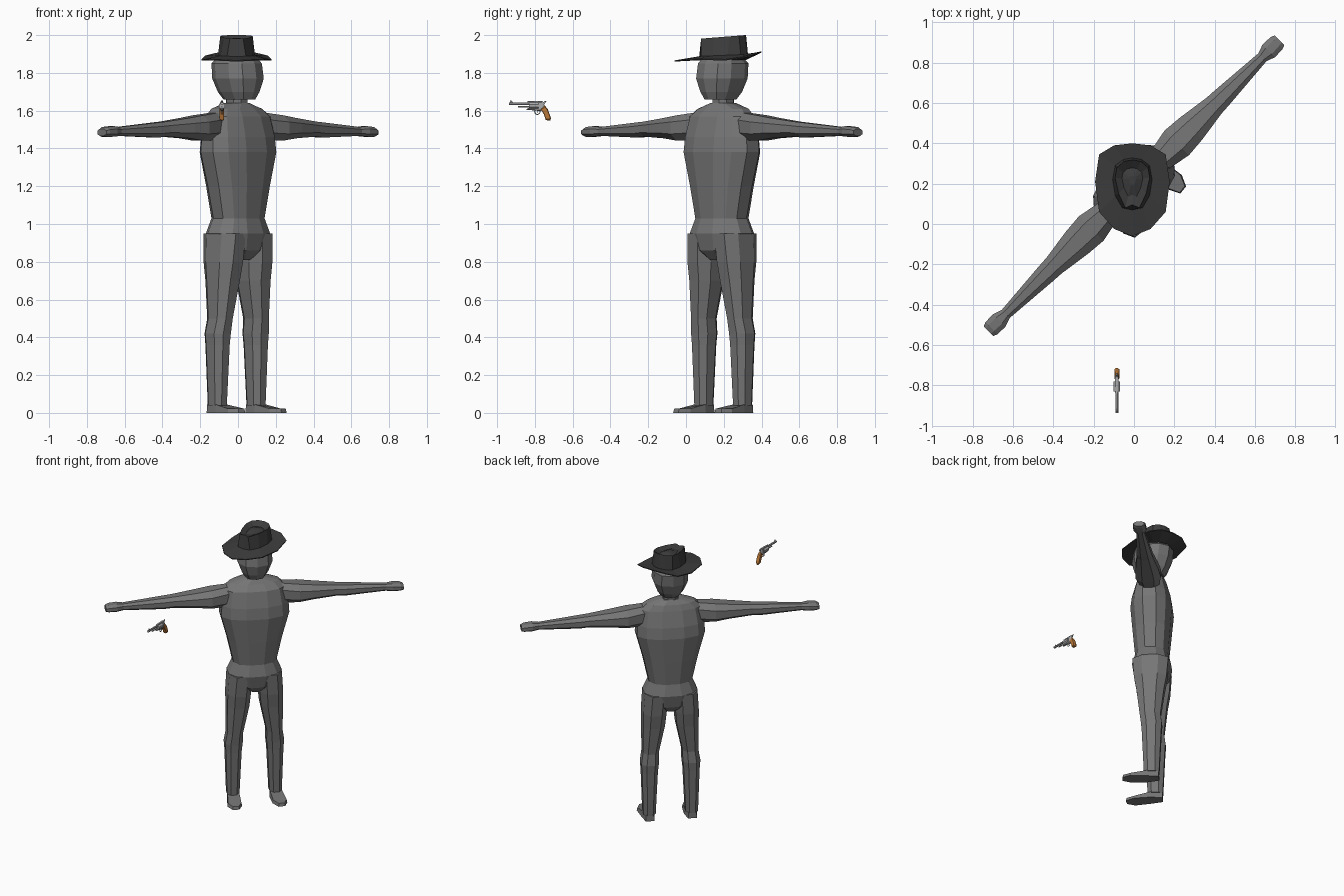
import bpy, bmesh, math
from mathutils import Vector, Matrix

cube = bpy.data.objects.get("Cube")
if cube:
    bpy.data.objects.remove(cube, do_unlink=True)


def material(name, rgb):
    m = bpy.data.materials.new(name)
    m.use_nodes = True
    m.diffuse_color = (*rgb, 1)
    m.node_tree.nodes["Principled BSDF"].inputs["Base Color"].default_value = (*rgb, 1)
    return m


GREY = material("body grey", (0.18, 0.18, 0.18))
DARK = material("hat charcoal", (0.045, 0.045, 0.045))
STEEL = material("gun steel", (0.42, 0.42, 0.43))
WOOD = material("grip wood", (0.5, 0.19, 0.04))

# The figure is turned 45 degrees; hat and gun are not
TURN = Matrix.Translation((0, 0.19, 0)) @ Matrix.Rotation(math.radians(45), 4, "Z")


def loft(name, rings, mat, matrix=Matrix()):
    """Skin a list of equal-length point rings and cap both ends."""
    bm = bmesh.new()
    rows = [[bm.verts.new(p) for p in ring] for ring in rings]
    for a, b in zip(rows, rows[1:]):
        for i in range(len(a)):
            j = (i + 1) % len(a)
            bm.faces.new((a[i], a[j], b[j], b[i]))
    bm.faces.new(rows[0])
    bm.faces.new(rows[-1])
    bmesh.ops.recalc_face_normals(bm, faces=bm.faces)
    me = bpy.data.meshes.new(name)
    bm.to_mesh(me)
    bm.free()
    me.materials.append(mat)
    ob = bpy.data.objects.new(name, me)
    ob.matrix_world = matrix
    bpy.context.collection.objects.link(ob)
    return ob


def outline(rx, ry, sides=12, power=0.85, phase=0.5):
    """A slightly boxy oval as (u, v) pairs."""
    pts = []
    for i in range(sides):
        t = math.tau * (i + phase) / sides
        c, s = math.cos(t), math.sin(t)
        pts.append((math.copysign(abs(c) ** power, c) * rx,
                    math.copysign(abs(s) ** power, s) * ry))
    return pts


def upright(z, cx, cy, rx, ry, sides=12):
    return [(cx + u, cy + v, z) for u, v in outline(rx, ry, sides)]


# Torso and pelvis: height, half width, half depth, forward offset
torso = [(0.81, 0.05, 0.07, 0), (0.86, 0.15, 0.115, 0), (0.95, 0.188, 0.135, 0),
         (1.03, 0.152, 0.115, 0), (1.2, 0.19, 0.13, 0), (1.38, 0.24, 0.145, 0),
         (1.46, 0.235, 0.135, 0), (1.57, 0.215, 0.105, 0), (1.61, 0.17, 0.08, 0.01),
         (1.64, 0.07, 0.06, 0.01)]
loft("torso", [upright(z, 0, cy, rx, ry) for z, rx, ry, cy in torso], GREY, TURN)

# Neck and head
loft("neck", [upright(z, 0, 0.01, 0.055, 0.06, 8) for z in (1.6, 1.7)], GREY, TURN)
head = [(1.66, 0.07, 0.09, -0.01), (1.7, 0.095, 0.115, -0.005), (1.77, 0.122, 0.138, 0),
        (1.85, 0.118, 0.136, 0.01), (1.89, 0.085, 0.1, 0.01)]
loft("head", [upright(z, 0, cy, rx, ry, 10) for z, rx, ry, cy in head], GREY, TURN)

# Arms: reach, half depth, bottom, top
arm = [(0.17, 0.065, 1.44, 1.595), (0.3, 0.092, 1.437, 1.58), (0.4, 0.083, 1.45, 1.565),
       (0.56, 0.058, 1.46, 1.545), (0.62, 0.054, 1.455, 1.54), (0.9, 0.03, 1.465, 1.515),
       (0.945, 0.047, 1.46, 1.52), (1.0, 0.045, 1.46, 1.515), (1.02, 0.036, 1.465, 1.505)]
# Legs: height, centre x, centre y, half width, half depth
leg = [(0.04, 0.145, 0.01, 0.045, 0.055), (0.36, 0.143, 0.01, 0.058, 0.07),
       (0.42, 0.142, 0.01, 0.064, 0.075), (0.5, 0.135, 0, 0.058, 0.075),
       (0.7, 0.115, 0, 0.08, 0.1), (0.8, 0.11, 0, 0.085, 0.118), (0.95, 0.1, 0, 0.085, 0.13)]
# Foot sole outline, and its upper surface height
sole = [(0.115, 0.06), (0.1, -0.02), (0.105, -0.13), (0.135, -0.19),
        (0.18, -0.185), (0.205, -0.13), (0.19, -0.02), (0.175, 0.06)]

for side, s in (("left", 1), ("right", -1)):
    rings = [[(s * x, u, (lo + hi) / 2 + v)
              for u, v in outline(ry, (hi - lo) / 2, 8)] for x, ry, lo, hi in arm]
    loft(side + "_arm", rings, GREY, TURN)
    loft(side + "_leg", [upright(z, s * cx, cy, rx, ry, 8) for z, cx, cy, rx, ry in leg],
         GREY, TURN)
    bottom = [(s * x, y, 0) for x, y in sole]
    top = [(s * (0.15 + (x - 0.15) * 0.9), y * 0.97, 0.045 if y > -0.05 else 0.022)
           for x, y in sole]
    loft(side + "_foot", [bottom, top], GREY, TURN)


# Hat: half outlines from front to back, mirrored into full rings
def mirrored(half):
    pts = half + [(-x, y, z) for x, y, z in half[-2:0:-1]]
    return [(x - 0.008, y, z) for x, y, z in pts]


edge = [(0, -0.06, 1.866), (0.09, -0.025, 1.87), (0.165, 0.06, 1.874), (0.185, 0.21, 1.872),
        (0.165, 0.345, 1.892), (0.09, 0.39, 1.91), (0, 0.4, 1.914)]
base = [(0, 0.07), (0.05, 0.08), (0.085, 0.14), (0.098, 0.22), (0.085, 0.29),
        (0.045, 0.32), (0, 0.328)]
crown = [(0, 0.095), (0.035, 0.08), (0.068, 0.15), (0.086, 0.23), (0.077, 0.28),
         (0.042, 0.31), (0, 0.318)]


def shrink(half, f, z):
    return [(x * f, 0.22 + (y - 0.22) * f, z) for x, y in half]


hat = [shrink(base, 0.9, 1.868),
       [(x, y, z - 0.006) for x, y, z in edge],
       edge,
       [(x, y, 1.885 + 0.04 * y) for x, y in base],
       [(x, y, 1.975 + 0.08 * y) for x, y in crown],
       shrink(crown, 0.6, 1.97),
       shrink(crown, 0.2, 1.985)]
loft("hat", [mirrored(r) for r in hat], DARK)

# Revolver, pointing forward
GX = -0.085


def along_y(name, y0, y1, z, r, sides=8, mat=STEEL):
    return loft(name, [[(GX + u, y, z + v) for u, v in outline(r, r, sides, 1)]
                       for y in (y0, y1)], mat)


def plate(name, profile, half, mat):
    """Side profile in (y, z) given thickness with a narrower outer face."""
    c = sum((Vector(p) for p in profile), Vector((0, 0))) / len(profile)
    rings = []
    for k, f in ((-1, 0.8), (-0.5, 1), (0.5, 1), (1, 0.8)):
        rings.append([(GX + k * half, *(c + (Vector(p) - c) * f)) for p in profile])
    return loft(name, rings, mat)


along_y("gun_barrel", -0.937, -0.82, 1.637, 0.008)
along_y("ejector_rod", -0.89, -0.82, 1.62, 0.004, 6)
along_y("gun_cylinder", -0.83, -0.78, 1.626, 0.018)
plate("gun_top_strap", [(-0.84, 1.64), (-0.76, 1.64), (-0.76, 1.652), (-0.84, 1.65)], 0.006, STEEL)
plate("gun_frame", [(-0.845, 1.605), (-0.77, 1.598), (-0.745, 1.62), (-0.757, 1.648),
                    (-0.78, 1.65), (-0.785, 1.612), (-0.84, 1.612)], 0.009, STEEL)
plate("front_sight", [(-0.932, 1.643), (-0.915, 1.643), (-0.928, 1.656)], 0.003, STEEL)
plate("hammer", [(-0.765, 1.635), (-0.75, 1.635), (-0.738, 1.652), (-0.75, 1.65)], 0.004, STEEL)
plate("trigger", [(-0.79, 1.602), (-0.784, 1.602), (-0.787, 1.585)], 0.003, STEEL)
plate("grip", [(-0.772, 1.612), (-0.748, 1.628), (-0.732, 1.608), (-0.715, 1.562),
               (-0.718, 1.547), (-0.742, 1.55), (-0.752, 1.58)], 0.012, WOOD)

# Trigger guard
bpy.ops.mesh.primitive_torus_add(location=(GX, -0.787, 1.594), rotation=(0, math.pi / 2, 0),
                                 major_radius=0.014, minor_radius=0.0025,
                                 major_segments=12, minor_segments=4)
guard = bpy.context.object
guard.name = "trigger_guard"
guard.data.materials.append(STEEL)
